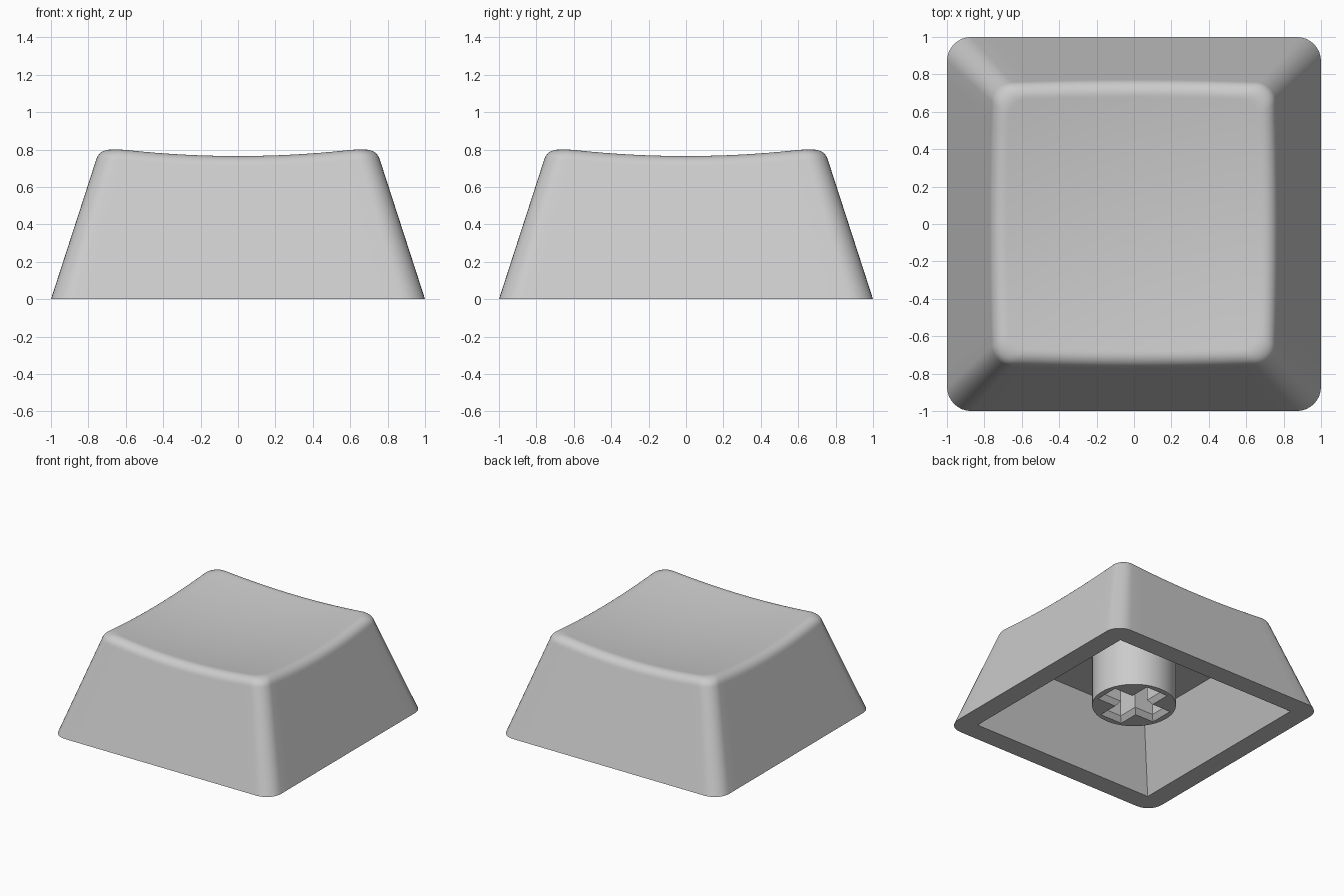
import bpy, bmesh, math
from mathutils import Vector

if "Cube" in bpy.data.objects:
    bpy.data.objects.remove(bpy.data.objects["Cube"])

grey = bpy.data.materials.new("grey_plastic")
grey.diffuse_color = (0.6, 0.6, 0.6, 1)
grey.use_nodes = True
grey.node_tree.nodes["Principled BSDF"].inputs["Base Color"].default_value = grey.diffuse_color


def finish(bm, name):
    bmesh.ops.remove_doubles(bm, verts=bm.verts, dist=1e-5)
    bmesh.ops.recalc_face_normals(bm, faces=bm.faces)
    me = bpy.data.meshes.new(name)
    bm.to_mesh(me)
    bm.free()
    me.materials.append(grey)
    ob = bpy.data.objects.new(name, me)
    bpy.context.collection.objects.link(ob)
    bpy.ops.object.select_all(action='DESELECT')
    ob.select_set(True)
    bpy.context.view_layer.objects.active = ob
    bpy.ops.object.shade_smooth_by_angle(angle=math.radians(32))
    return ob


ARC, SIDE = 8, 16          # segments per corner and per straight side


def perimeter(half, r):
    """Rounded square outline; r = 0 gives coincident corner points."""
    pts, c = [], half - r
    for q in range(4):
        rot = math.pi / 2 * q
        quarter = [(c + r * math.cos(a), c + r * math.sin(a))
                   for a in (math.pi / 2 * i / ARC for i in range(ARC + 1))]
        quarter += [(c - 2 * c * i / SIDE, half) for i in range(1, SIDE)]
        pts += [(x * math.cos(rot) - y * math.sin(rot),
                 x * math.sin(rot) + y * math.cos(rot)) for x, y in quarter]
    return pts


def dish(x, y):
    return 0.720 + 0.095 * (x * x + y * y)


COUNT = len(perimeter(1, 0.13))
CEILING = 0.52


def wall(i, z):
    """Point i of the tapering outer wall at height z."""
    x, y = perimeter(1 - 0.324 * z, 0.13 - 0.03 * z)[i]
    return Vector((x, y, z))


# Cap shell: cavity, rim, outer wall, rounded top edge and dished top
columns = []
bottom, mouth, ceiling = perimeter(1, 0.13), perimeter(0.836, 0), perimeter(0.63, 0)
for i in range(COUNT):
    z = 0.78
    for _ in range(6):
        p = wall(i, z)
        z = dish(p.x, p.y)
    edge, start = wall(i, z), wall(i, z - 0.06)
    s = 1 - 0.066 / max(abs(edge.x), abs(edge.y))
    end = Vector((edge.x * s, edge.y * s, dish(edge.x * s, edge.y * s)))
    col = [Vector((*ceiling[i], CEILING)), Vector((*mouth[i], 0)), Vector((*bottom[i], 0)),
           wall(i, z - 0.068)]
    for k in range(9):     # circular rounding between wall and dish
        t = k / 8
        a, b, c = (1 - t) ** 2, 2 * t * (1 - t) * 0.81, t * t
        col.append((start * a + edge * b + end * c) / (a + b + c))
    for k in [0.985] + [j / 10 for j in range(9, 0, -1)]:
        x, y = end.x * k, end.y * k
        col.append(Vector((x, y, dish(x, y))))
    columns.append(col)

bm = bmesh.new()
grid = [[bm.verts.new(p) for p in col] for col in columns]
centre = bm.verts.new((0, 0, dish(0, 0)))
for i in range(COUNT):
    a, b = grid[i], grid[(i + 1) % COUNT]
    for k in range(len(a) - 1):
        bm.faces.new((a[k], b[k], b[k + 1], a[k + 1]))
    bm.faces.new((a[-1], b[-1], centre))
bm.faces.new([col[0] for col in grid])
finish(bm, "cap_shell")


# Stem: round post with a cross-shaped socket chamfered at its mouth
def cross(length, width):
    return [(u * x - v * y, u * y + v * x)
            for x, y in ((1, 0), (0, 1), (-1, 0), (0, -1))
            for u, v in ((length, -width), (length, width), (width, width))]


bm = bmesh.new()
Z0, R = 0.113, 0.316


def add_loop(pts, z):
    return [bm.verts.new((x, y, z)) for x, y in pts]


def bridge(a, b):
    for i in range(len(a)):
        bm.faces.new((a[i - 1], a[i], b[i], b[i - 1]))


ring = [(R * math.cos(math.tau * i / 48), R * math.sin(math.tau * i / 48)) for i in range(48)]
post = add_loop(ring, Z0)
socket = add_loop(cross(0.27, 0.10), Z0)
edges = [bm.edges.new((vs[i - 1], vs[i])) for vs in (post, socket) for i in range(len(vs))]
bmesh.ops.triangle_fill(bm, edges=edges, use_beauty=True, use_dissolve=False)
bridge(post, add_loop(ring, CEILING))
throat = add_loop(cross(0.24, 0.07), Z0 + 0.04)
bridge(socket, throat)
bridge(throat, add_loop(cross(0.24, 0.07), CEILING))
finish(bm, "stem")
